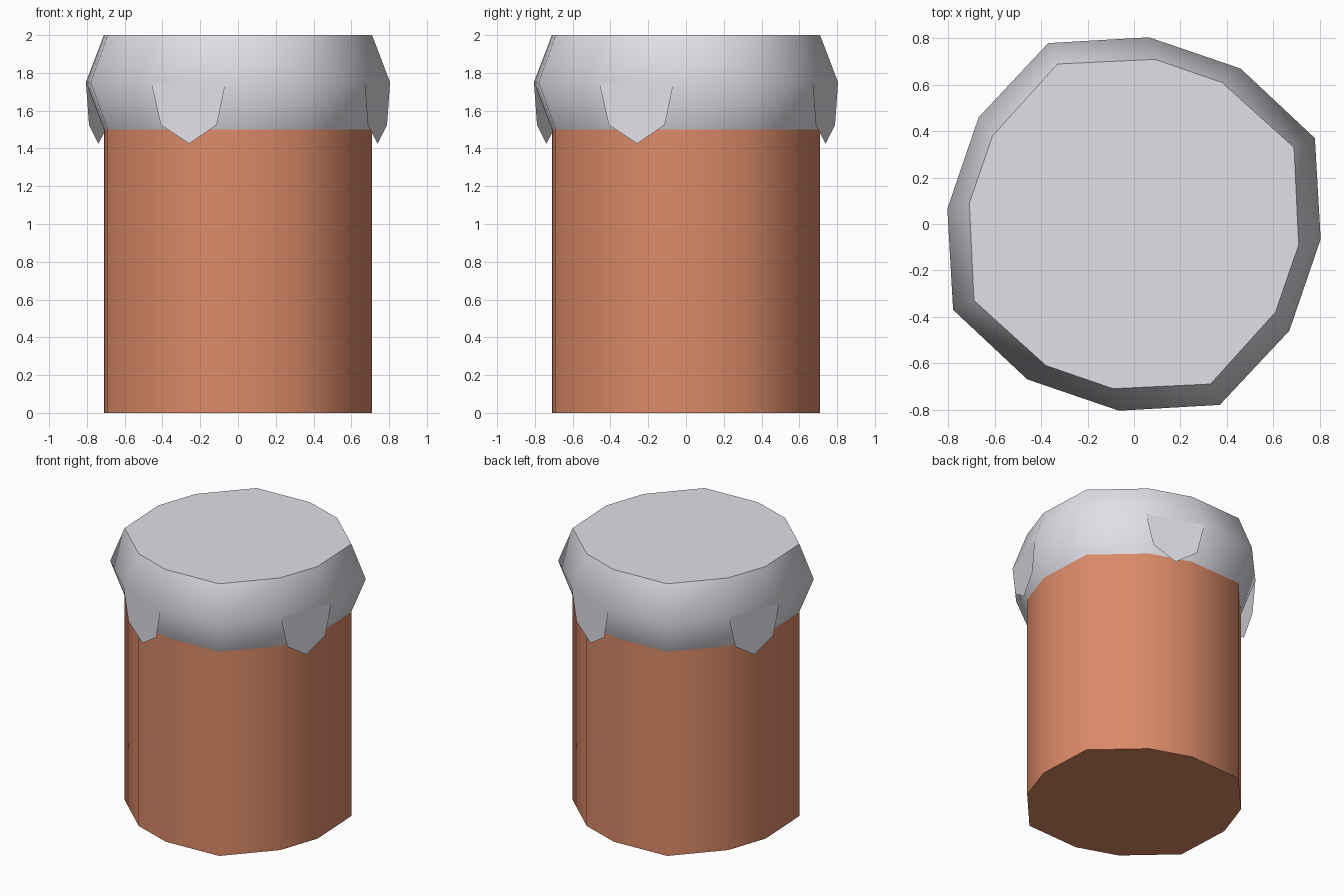
import bpy, bmesh, math

if "Cube" in bpy.data.objects:
    bpy.data.objects.remove(bpy.data.objects["Cube"])

# Quarter outlines (three corners each), repeated four times around z
TRUNK_Q = [(0.09, 0.71), (0.38, 0.61), (0.69, 0.33)]
RIM_Q = [(0.065, 0.805), (0.46, 0.67), (0.78, 0.37)]


def quarter_turn(p, n):
    x, y = p
    for _ in range(n):
        x, y = y, -x
    return x, y


def outline(quarter):
    # reversed so the corners run counter-clockwise
    return [quarter_turn(p, n) for n in range(4) for p in quarter][::-1]


def material(name, color):
    m = bpy.data.materials.new(name)
    m.diffuse_color = (*color, 1)
    m.use_nodes = True
    m.node_tree.nodes["Principled BSDF"].inputs["Base Color"].default_value = m.diffuse_color
    return m


def make_object(name, bm, mat, smooth):
    me = bpy.data.meshes.new(name)
    bm.normal_update()
    bm.to_mesh(me)
    bm.free()
    me.materials.append(mat)
    ob = bpy.data.objects.new(name, me)
    bpy.context.collection.objects.link(ob)
    if smooth:
        bpy.ops.object.select_all(action='DESELECT')
        ob.select_set(True)
        bpy.context.view_layer.objects.active = ob
        bpy.ops.object.shade_smooth_by_angle(angle=math.radians(55))
    return ob


def loft(name, levels, mat, bottom=False, top=False):
    bm = bmesh.new()
    rings = [[bm.verts.new((x, y, z)) for x, y in outline(q)] for q, z in levels]
    for a, b in zip(rings, rings[1:]):
        for i in range(len(a)):
            j = (i + 1) % len(a)
            bm.faces.new((a[i], a[j], b[j], b[i]))
    if bottom:
        bm.faces.new(rings[0][::-1])
    if top:
        bm.faces.new(rings[-1])
    return make_object(name, bm, mat, True)


bark = material("bark_brown", (0.71, 0.254, 0.138))
snow = material("pale_grey", (0.79, 0.775, 0.835))

# Trunk and bulging cap
loft("trunk", [(TRUNK_Q, 0), (TRUNK_Q, 1.5)], bark, bottom=True)
loft("cap", [(TRUNK_Q, 1.5), (RIM_Q, 1.75), (TRUNK_Q, 2)], snow, top=True)

# Pointed flaps hanging straight down from one rim edge per quarter
FLAP = [(0, 1.75), (0.13, 1.525), (0.51, 1.425), (0.88, 1.525), (1, 1.75)]
(ax, ay), (bx, by) = RIM_Q[1], RIM_Q[0]
bm = bmesh.new()
for n in range(4):
    pts = []
    for t, z in FLAP:
        x, y = quarter_turn((ax + (bx - ax) * t, ay + (by - ay) * t), n)
        pts.append(bm.verts.new((x, y, z)))
    bm.faces.new(pts)
make_object("hanging_flaps", bm, snow, False)
